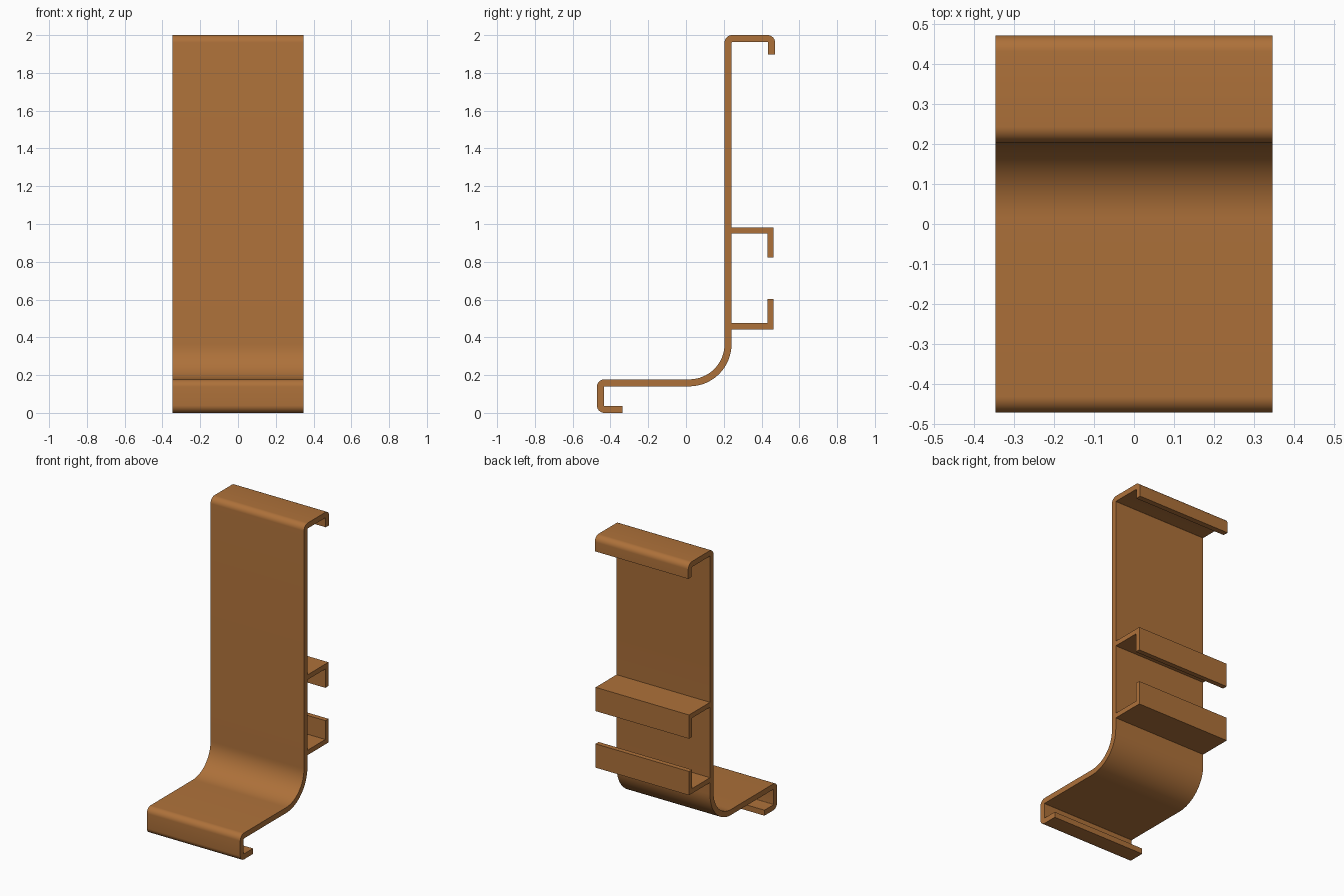
import bpy, bmesh, math
from mathutils import Vector

cube = bpy.data.objects.get("Cube")
if cube:
    bpy.data.objects.remove(cube, do_unlink=True)

HALF_WIDTH = 0.347

copper = bpy.data.materials.new("copper brown")
copper.use_nodes = True
colour = (0.42, 0.165, 0.042, 1)
copper.diffuse_color = colour
copper.node_tree.nodes["Principled BSDF"].inputs["Base Color"].default_value = colour


def fillet(points, radii, steps):
    """Round the right-angled inner corners of a (y, z) path."""
    pts = [Vector(p) for p in points]
    path = [pts[0]]
    for i in range(1, len(pts) - 1):
        r = radii[i - 1]
        if r == 0:
            path.append(pts[i])
            continue
        a = (pts[i - 1] - pts[i]).normalized()
        b = (pts[i + 1] - pts[i]).normalized()
        centre = pts[i] + (a + b) * r
        n = steps * 2 if r > 0.1 else steps
        for k in range(n + 1):
            t = math.pi / 2 * k / n
            path.append(centre - b * r * math.cos(t) - a * r * math.sin(t))
    path.append(pts[-1])
    return path


def bent_sheet(name, points, radii, thickness, steps=8):
    """Thicken a side-view path and extrude it across the full width."""
    path = fillet(points, radii, steps)
    bm = bmesh.new()
    rows = []
    for i, p in enumerate(path):
        d_in = (p - path[max(i - 1, 0)]).normalized()
        d_out = (path[min(i + 1, len(path) - 1)] - p).normalized()
        d = (d_in + d_out).normalized()
        normal = Vector((-d.y, d.x))
        # widen the offset at mitred corners so thickness stays constant
        ref = d_out if i == 0 else d_in
        off = normal * (thickness / 2 / max(d.dot(ref), 0.5))
        rows.append([bm.verts.new((-HALF_WIDTH, q.x, q.y)) for q in (p + off, p - off)])
    for (a, b), (c, d) in zip(rows, rows[1:]):
        bm.faces.new((a, b, d, c))
    result = bmesh.ops.extrude_face_region(bm, geom=bm.faces[:])
    moved = [g for g in result["geom"] if isinstance(g, bmesh.types.BMVert)]
    bmesh.ops.translate(bm, verts=moved, vec=(2 * HALF_WIDTH, 0, 0))
    # extrusion may keep the starting cap reversed
    bmesh.ops.recalc_face_normals(bm, faces=bm.faces[:])
    mesh = bpy.data.meshes.new(name)
    bm.to_mesh(mesh)
    bm.free()
    mesh.materials.append(copper)
    obj = bpy.data.objects.new(name, mesh)
    bpy.context.collection.objects.link(obj)
    bpy.ops.object.select_all(action="DESELECT")
    obj.select_set(True)
    bpy.context.view_layer.objects.active = obj
    bpy.ops.object.shade_smooth_by_angle(angle=math.radians(30))
    return obj


# Main strip: front lip, shelf, curved bend, tall back and top hook
bent_sheet(
    "main_bracket",
    [(-0.336, 0.0185), (-0.4535, 0.0185), (-0.4535, 0.159), (0.2225, 0.159),
     (0.2225, 1.9815), (0.4535, 1.9815), (0.4535, 1.898)],
    [0.022, 0.022, 0.205, 0.022, 0.022], 0.037)

# Facing pair of square-cornered rail hooks on the back
for name, z, side in (("upper_rail_hook", 0.965, -1), ("lower_rail_hook", 0.459, 1)):
    bent_sheet(name, [(0.23, z), (0.447, z), (0.447, z + side * 0.143)], [0], 0.033)
